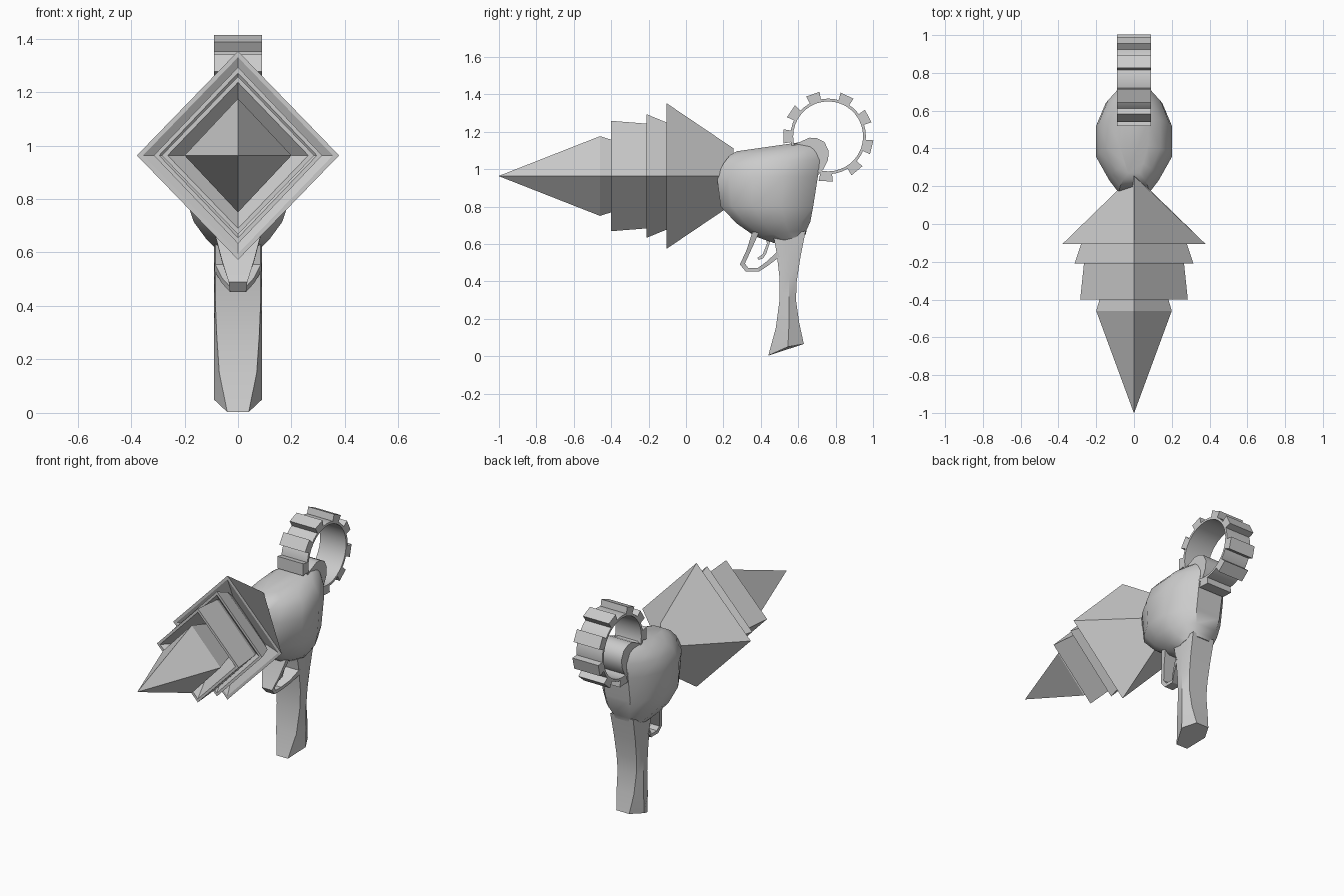
import bpy, bmesh
from math import cos, sin, pi, radians, degrees

if "Cube" in bpy.data.objects:
    bpy.data.objects.remove(bpy.data.objects["Cube"])


def make(name, verts, faces, smooth=0):
    bm = bmesh.new()
    vs = [bm.verts.new(v) for v in verts]
    for f in faces:
        bm.faces.new([vs[i] for i in f])
    bmesh.ops.remove_doubles(bm, verts=bm.verts, dist=0.0005)
    bmesh.ops.recalc_face_normals(bm, faces=bm.faces)
    me = bpy.data.meshes.new(name)
    bm.to_mesh(me)
    bm.free()
    ob = bpy.data.objects.new(name, me)
    bpy.context.collection.objects.link(ob)
    if smooth:
        bpy.ops.object.select_all(action='DESELECT')
        ob.select_set(True)
        bpy.context.view_layer.objects.active = ob
        bpy.ops.object.shade_smooth_by_angle(angle=radians(smooth))
    return ob


def loft(name, rings, closed=False, smooth=0):
    n, m = len(rings[0]), len(rings)
    verts = [p for r in rings for p in r]
    faces = []
    for i in range(m if closed else m - 1):
        a, b = i * n, ((i + 1) % m) * n
        faces += [(a + j, a + (j + 1) % n, b + (j + 1) % n, b + j) for j in range(n)]
    if not closed:
        faces += [tuple(range(n)), tuple(range((m - 1) * n, m * n))]
    return make(name, verts, faces, smooth)


def extrude(name, prof, hw, smooth=0):
    return loft(name, [[(x, y, z) for y, z in prof] for x in (-hw, hw)], smooth=smooth)


# Diamond-section nose pieces: stations of (y, half width, half height)
AXIS = 0.963


def diamonds(name, stations):
    rings = [[(w, y, AXIS), (0, y, AXIS + h), (-w, y, AXIS), (0, y, AXIS - h)]
             for y, w, h in stations]
    return loft(name, rings)


diamonds("nose_tip", [(-1, .001, .001), (-.46, .2, .213), (-.29, .15, .16)])
diamonds("nose_collar_front", [(-.3, .14, .15), (-.4, .263, .273), (-.4, .285, .295),
                               (-.21, .265, .28), (-.12, .22, .23)])
diamonds("nose_collar_middle", [(-.15, .2, .21), (-.21, .295, .308), (-.21, .315, .33),
                                (-.105, .28, .287), (-.03, .2, .22)])
diamonds("nose_collar_rear", [(-.03, .18, .19), (-.105, .355, .367), (-.105, .378, .39),
                              (.255, .008, .147)])

# Bulbous body: horizontal sections (y front, y back, z front, z back, half width)
SHAPE = [(0, .4), (.12, .65), (.35, 1), (.66, 1), (.88, .75), (1, .45)]


def body_ring(y0, y1, z0, z1, hw):
    side = [(w * hw, y0 + t * (y1 - y0), z0 + t * (z1 - z0)) for t, w in SHAPE]
    return side + [(-x, y, z) for x, y, z in reversed(side)]


loft("body", [body_ring(*s) for s in [
    (.47, .64, .605, .65, .09), (.37, .645, .64, .675, .12),
    (.27, .665, .71, .72, .165), (.185, .68, .8, .8, .195),
    (.165, .705, .96, .96, .2), (.2, .715, 1.03, 1.05, .185),
    (.235, .71, 1.075, 1.11, .14), (.27, .69, 1.095, 1.155, .075)]], smooth=40)

# Rounded hammer at the back of the body
extrude("hammer", [(.55, 1.12), (.62, 1.15), (.66, 1.168), (.70, 1.165), (.74, 1.145),
                   (.762, 1.10), (.76, 1.05), (.735, 1.0), (.69, .95), (.6, 1.0)], .085, 40)

# Grip: (front y, z, mid y, z, back y, z, front half width, back half width)
grip = []
for fy, fz, my, mz, by, bz, fw, bw in [
        (.44, .003, .545, .05, .63, .065, .04, .045),
        (.48, .15, .55, .16, .605, .18, .07, .06),
        (.5, .3, .55, .3, .588, .3, .08, .065),
        (.5, .42, .55, .42, .592, .4, .085, .07),
        (.485, .55, .55, .55, .612, .53, .085, .075),
        (.47, .63, .55, .65, .64, .67, .085, .08)]:
    grip.append([(fw, fy, fz), (.09, my, mz), (bw, by, bz),
                 (-bw, by, bz), (-.09, my, mz), (-fw, fy, fz)])
loft("grip", grip, smooth=25)

# Trigger guard band: outer and inner points with half width
guard = []
for oy, oz, iy, iz, w in [(.355, .665, .39, .66, .085), (.325, .57, .347, .565, .06),
                          (.288, .49, .315, .495, .035), (.32, .452, .332, .472, .03),
                          (.39, .452, .385, .472, .03), (.44, .485, .43, .505, .06),
                          (.5, .53, .49, .56, .088)]:
    guard.append([(w, oy, oz), (w, iy, iz), (-w, iy, iz), (-w, oy, oz)])
loft("trigger_guard", guard, smooth=25)

# Trigger
extrude("trigger", [(.43, .65), (.432, .6), (.41, .545), (.382, .525), (.387, .515),
                    (.412, .522), (.43, .55), (.446, .6), (.46, .65)], .02)

# Gear ring and its teeth
CY, CZ, HW = .76, 1.175, .09
ring = []
for i in range(36):
    c, s = cos(2 * pi * i / 36), sin(2 * pi * i / 36)
    ring.append([(x, CY + r * c, CZ + r * s)
                 for x, r in ((-HW, .187), (HW, .187), (HW, .202), (-HW, .202))])
loft("gear_ring", ring, closed=True, smooth=30)

for k, deg in enumerate([180, 146, 110, 65, 27, -14, -50, -93]):
    c, s = cos(radians(deg)), sin(radians(deg))
    prof = [(CY + r * c - t * s, CZ + r * s + t * c)
            for r, t in ((.192, -.03), (.24, -.038), (.24, .038), (.192, .03))]
    extrude(f"gear_tooth_{k + 1}", prof, HW)
